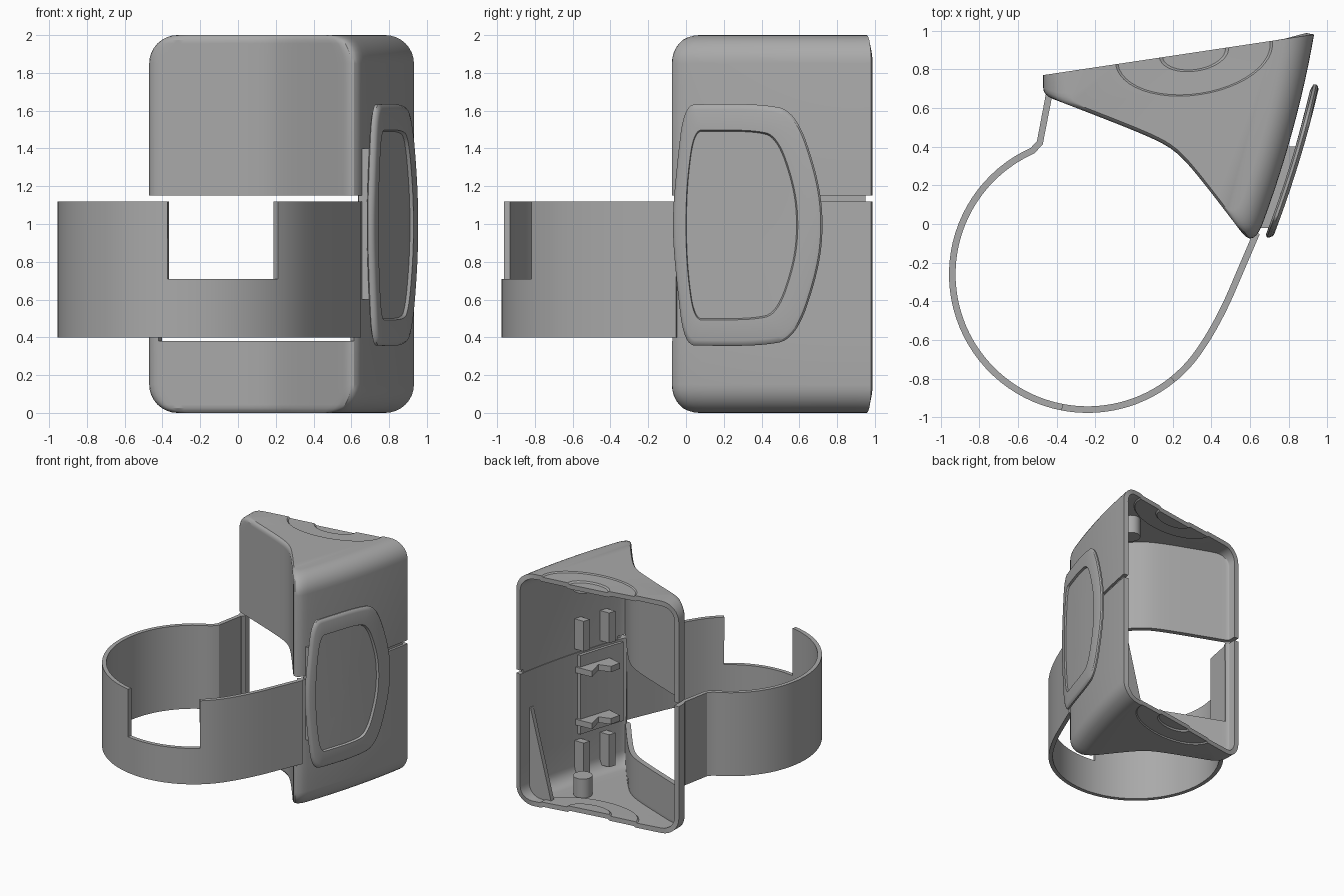
import bpy, bmesh, math
from mathutils import Vector

cube = bpy.data.objects.get("Cube")
if cube:
    bpy.data.objects.remove(cube)

grey = bpy.data.materials.new("mid_grey")
grey.use_nodes = True
grey.diffuse_color = (0.4, 0.4, 0.4, 1)
grey.node_tree.nodes["Principled BSDF"].inputs["Base Color"].default_value = (0.4, 0.4, 0.4, 1)


def finish(name, bm, thickness=0, offset=-1):
    me = bpy.data.meshes.new(name)
    bm.to_mesh(me)
    bm.free()
    me.materials.append(grey)
    ob = bpy.data.objects.new(name, me)
    bpy.context.collection.objects.link(ob)
    bpy.ops.object.select_all(action='DESELECT')
    ob.select_set(True)
    bpy.context.view_layer.objects.active = ob
    if thickness:
        mod = ob.modifiers.new("wall", 'SOLIDIFY')
        mod.thickness, mod.offset = thickness, offset
        bpy.ops.object.modifier_apply(modifier=mod.name)
    bpy.ops.object.shade_smooth_by_angle(angle=math.radians(30))
    return ob


def prism(name, pts, z0, z1):
    bm = bmesh.new()
    low = [bm.verts.new((x, y, z0)) for x, y in pts]
    high = [bm.verts.new((x, y, z1)) for x, y in pts]
    bm.faces.new(low)
    bm.faces.new(high)
    skin(bm, [low, high], closed=True)
    bmesh.ops.recalc_face_normals(bm, faces=bm.faces)
    return finish(name, bm)


def skin(bm, rows, closed=False, skip=None):
    # Quads between rows of vertices, leaving out the cells that skip names
    for r, (a, b) in enumerate(zip(rows, rows[1:])):
        for i in range(len(a) if closed else len(a) - 1):
            if skip and skip(r, i):
                continue
            j = (i + 1) % len(a)
            bm.faces.new((a[i], a[j], b[j], b[i]))


# Plan curves of the housing: concave front, convex side, slanted open back
def front_y(x):
    a, b = 0.49 - 0.38 * x, 0.702 - 1.33 * x
    return (a + b - math.hypot(a - b, 0.08)) / 2


def side_x(y):
    return 0.665 + 0.37 * y - 0.1 * y * y


def back_y(x):
    return 0.77 + 0.15 * (x + 0.47)


def bezier(a, b, c, n=6):
    a, b, c = Vector(a), Vector(b), Vector(c)
    return [a * (1 - t) ** 2 + b * 2 * t * (1 - t) + c * t * t
            for t in (i / n for i in range(n + 1))]


LEFT_STEPS, FRONT_STEPS, TIP_STEPS = 4, 24, 6


def section(d, e):
    lo, hi = 0.2, 0.8
    for _ in range(40):
        mid = (lo + hi) / 2
        if side_x(front_y(mid) + e) - d > mid:
            lo = mid
        else:
            hi = mid
    xl, xt = -0.47 + d, lo
    x0, x1 = xl + 0.05, xt - 0.06
    yl, yt = front_y(xl) + e, front_y(xt) + e
    pts = [Vector((xl, back_y(xl)))]
    pts += bezier((xl, yl + 0.04), (xl, yl), (x0, front_y(x0) + e), LEFT_STEPS)
    for i in range(1, FRONT_STEPS):
        x = x0 + (x1 - x0) * i / FRONT_STEPS
        pts.append(Vector((x, front_y(x) + e)))
    ys = yt + 0.125
    pts += bezier((x1, front_y(x1) + e), (xt, yt), (side_x(ys) - d, ys), TIP_STEPS)
    yb = back_y(0.932 - d)
    for i in range(1, 13):
        y = ys + (yb - ys) * i / 12
        pts.append(Vector((side_x(y) - d, y)))
    pts[-1].y = back_y(pts[-1].x)
    return pts


def dish_arc(bm, scale, z, n=24):
    # Half ellipse standing on the back edge of an end cap
    along = Vector((1, 0.15)).normalized()
    inward = Vector((along.y, -along.x))
    centre = Vector((0.31, back_y(0.31)))
    arc = []
    for i in range(n + 1):
        a = math.pi * i / n
        p = centre + along * (0.41 * scale * math.cos(a)) + inward * (0.22 * scale * math.sin(a))
        arc.append(bm.verts.new((p.x, p.y, z)))
    return arc


def housing(name, end, split, sill=None):
    # Levels run from the rounded end cap to the split line
    r, n = 0.15, 8
    sign = 1 if end == 0 else -1
    levels = []
    for i in range(n + 1):
        a = math.pi / 2 * i / n
        levels.append((r * (1 - math.cos(a)), r * (1 - math.sin(a))))
    if sill:
        levels.append((sill, 0))
    levels.append((abs(split - end), 0))
    bm = bmesh.new()
    rows = [[bm.verts.new((p.x, p.y, end + sign * z)) for p in section(d, max(0, 0.02 - z))]
            for z, d in levels]
    # The window removes the front wall between the left post and the tip
    first = LEFT_STEPS + 1
    last = first + FRONT_STEPS + TIP_STEPS // 2
    skin(bm, rows, skip=lambda row, i: sill and row > n and first <= i < last)
    # End cap with two nested finger dishes at the open edge
    arcs = [dish_arc(bm, s, end + sign * depth)
            for s, depth in ((1, 0), (0.97, 0.01), (0.44, 0.012), (0.4, 0.025))]
    bm.faces.new(rows[0] + arcs[0])
    skin(bm, arcs)
    bm.faces.new(arcs[-1])
    bmesh.ops.recalc_face_normals(bm, faces=bm.faces)
    cap = max(bm.faces, key=lambda f: len(f.verts))
    cap.normal_update()
    if cap.normal.z * sign > 0:
        bmesh.ops.reverse_faces(bm, faces=bm.faces)
    return finish(name, bm, 0.042)


housing("upper_housing", 2, 1.15)
housing("lower_housing", 0, 1.12, sill=0.38)


def wall_strip(y0, y1, inner, outer, n=12):
    ys = [y0 + (y1 - y0) * i / n for i in range(n + 1)]
    return [(side_x(y) + inner, y) for y in ys] + [(side_x(y) + outer, y) for y in reversed(ys)]


prism("joint_lip", wall_strip(0.02, 0.95, -0.038, -0.02), 1.09, 1.18)

# Strap: hinge flange, round loop with a notch, then a straight run to the tip
hub, radius = Vector((-0.24, -0.26)), 0.7
notch = [math.pi + math.acos((hub.x - x) / radius) for x in (-0.37, 0.2)]
stops = [(math.radians(114), 36), (notch[0], 16), (notch[1], 6), (math.radians(325), 0)]
path = [Vector((-0.44, 0.665)), Vector((-0.487, 0.42))]
marks = []
for (a0, n), (a1, _) in zip(stops, stops[1:]):
    marks.append(len(path))
    for i in range(n):
        a = a0 + (a1 - a0) * i / n
        path.append(hub + radius * Vector((math.cos(a), math.sin(a))))
path += bezier((0.333, -0.662), (0.44, -0.51), (0.53, -0.29), 8)
path.append(Vector((0.635, -0.045)))
bm = bmesh.new()
rows = [[bm.verts.new((p.x, p.y, z)) for p in path] for z in (0.4, 0.71, 1.12)]
skin(bm, rows, skip=lambda row, i: row == 1 and marks[1] <= i < marks[2])
finish("strap", bm, 0.034, 0)
prism("strap_anchor", wall_strip(0, 0.4, -0.07, -0.02), 0.42, 1.1)


# Side pad: curved plate with raised rim and sunken centre
def outline(half):
    mid = 0.995
    pts = [Vector(p) for p in half]
    pts += [Vector((y, 2 * mid - z)) for y, z in reversed(half[1:-1])]
    for _ in range(3):
        pts = [q for a, b in zip(pts, pts[1:] + pts[:1]) for q in (a.lerp(b, 0.25), a.lerp(b, 0.75))]
    return pts


outer = outline([(-0.075, 0.995), (-0.05, 1.3), (-0.01, 1.63), (0.1, 1.635),
                 (0.4, 1.635), (0.58, 1.6), (0.70, 1.25), (0.73, 0.995)])
inner = outline([(0, 0.995), (0.01, 1.25), (0.045, 1.49), (0.12, 1.49),
                 (0.36, 1.49), (0.48, 1.46), (0.57, 1.2), (0.59, 0.995)])
centre = Vector((0.3, 0.995))
bm = bmesh.new()
rings = []
for t, s, h in ((1, 0.05, 0), (1, 0.5, 0), (0.2, 1, 0), (0, 1, 0.01), (0, 1, 0.025), (0.07, 1, 0.036),
                (0.2, 1, 0.042), (0.95, 1, 0.042), (1, 1, 0.025), (1, 0.5, 0.025), (1, 0.05, 0.025)):
    ring = []
    for a, b in zip(outer, inner):
        p = centre + (a.lerp(b, t) - centre) * s
        ring.append(bm.verts.new((side_x(p.x) + 0.038 + h, p.x, p.y)))
    rings.append(ring)
skin(bm, rings, closed=True)
bm.faces.new(rings[0])
bm.faces.new(rings[-1])
bmesh.ops.recalc_face_normals(bm, faces=bm.faces)
finish("side_pad", bm)
prism("pad_spacer", wall_strip(-0.02, 0.4, -0.02, 0.045), 0.6, 1.4)

# Inside fittings: guide bars, brackets, pegs and a gusset
for tag, z0, z1 in (("upper", 1.16, 1.42), ("lower", 0.09, 0.37)):
    for side, y in (("back", 0.4), ("front", 0.16)):
        prism(f"{tag}_{side}_guide_bar", wall_strip(y - 0.03, y + 0.03, -0.13, -0.03, 1), z0, z1)
bracket = [(0.77, 0.42), (0.61, 0.41), (0.64, 0.28), (0.54, 0.25), (0.52, 0.16), (0.67, 0.12)]
for tag, z in (("upper", 0.95), ("lower", 0.5)):
    prism(f"{tag}_bracket", bracket, z, z + 0.05)
turn = [i * math.pi / 12 for i in range(24)]
for tag, z in (("upper", 1.8), ("lower", 0.03)):
    prism(f"{tag}_peg", [(0.55 + 0.075 * math.cos(a), 0.62 + 0.075 * math.sin(a)) for a in turn],
          z, z + 0.17)
bm = bmesh.new()
side = [(0.88, 0.13), (0.86, 0.05), (0.66, 0.03), (0.86, 0.8), (0.89, 0.8)]
sheets = [[bm.verts.new((x, y, z)) for x, z in side] for y in (0.85, 0.89)]
skin(bm, sheets, closed=True)
for sheet in sheets:
    bm.faces.new(sheet)
bmesh.ops.recalc_face_normals(bm, faces=bm.faces)
finish("gusset", bm)
